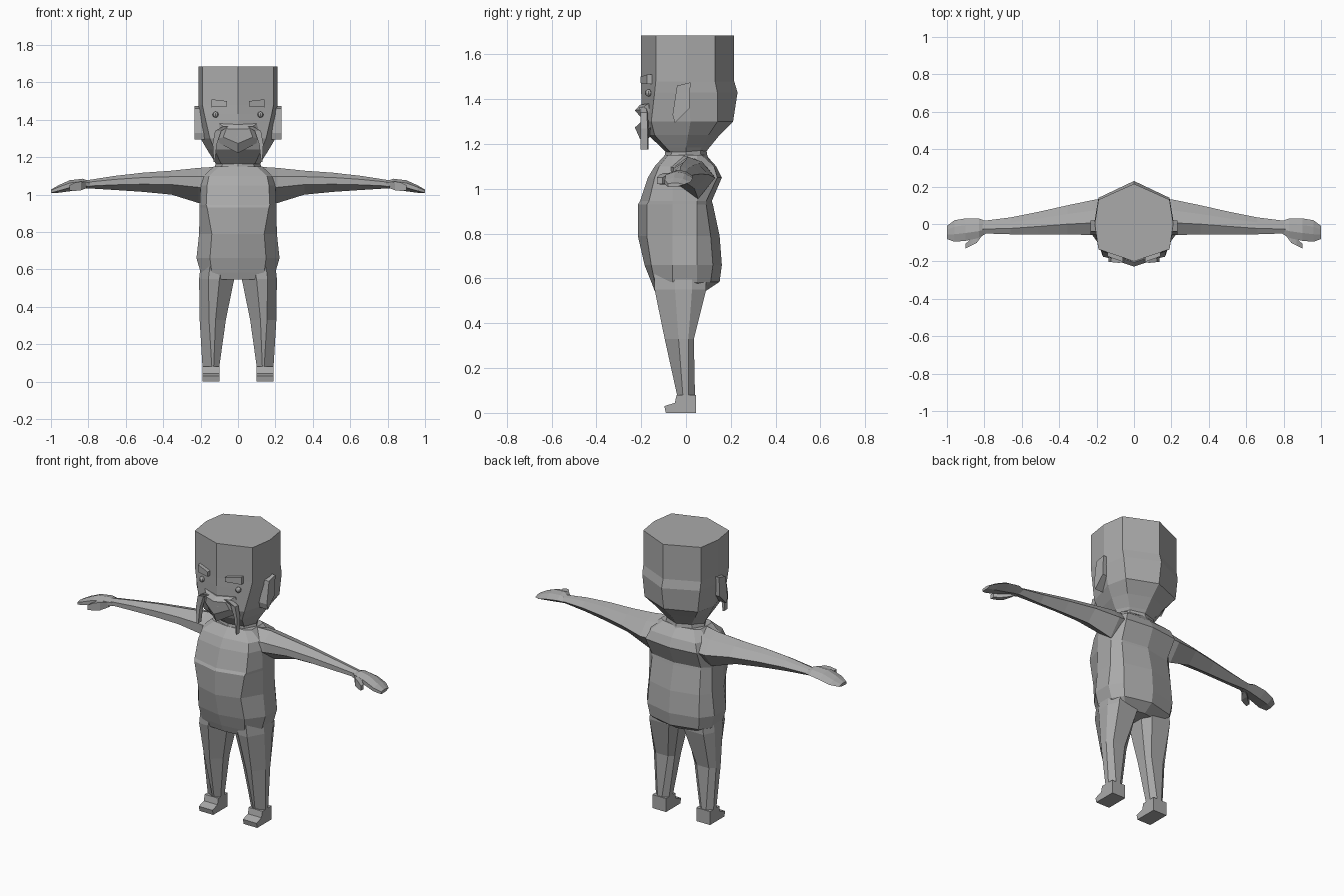
import bpy, bmesh, math
from mathutils import Vector

grey = bpy.data.materials.new("plain grey")
grey.diffuse_color = (0.4, 0.4, 0.4, 1)


def finish(name, bm):
    """Turn a bmesh into a flat shaded object."""
    bmesh.ops.recalc_face_normals(bm, faces=bm.faces)
    me = bpy.data.meshes.new(name)
    bm.to_mesh(me)
    bm.free()
    me.materials.append(grey)
    ob = bpy.data.objects.new(name, me)
    bpy.context.collection.objects.link(ob)
    return ob


def loft(name, rings):
    """Skin equal-length rings of points and cap both ends."""
    bm = bmesh.new()
    vs = [[bm.verts.new(p) for p in r] for r in rings]
    n = len(vs[0])
    for a, b in zip(vs, vs[1:]):
        for i in range(n):
            j = (i + 1) % n
            bm.faces.new((a[i], a[j], b[j], b[i]))
    bm.faces.new(vs[0])
    bm.faces.new(vs[-1])
    return finish(name, bm)


def pair(name, rings):
    """Build a part on +x and its mirror on -x."""
    loft("right_" + name, rings)
    loft("left_" + name, [[(-x, y, z) for x, y, z in r] for r in rings])


def sym(half, z):
    """Close a half outline (front centre to back centre) across x = 0."""
    return [(x, y, z) for x, y in half] + [(-x, y, z) for x, y in half[-2:0:-1]]


# Head: z, front y, front corner (x, y), side (x, y), back corner (x, y), back y
head = [
    (1.165, -.09, .09, -.07, .12, 0, .08, .06, .09),
    (1.185, -.11, .10, -.09, .13, 0, .09, .07, .105),
    (1.24, -.17, .125, -.14, .165, .01, .13, .10, .15),
    (1.30, -.195, .15, -.155, .20, .02, .175, .14, .21),
    (1.43, -.20, .18, -.14, .212, .01, .19, .14, .23),
    (1.48, -.20, .19, -.135, .212, 0, .19, .13, .215),
    (1.685, -.20, .19, -.135, .21, 0, .19, .13, .215),
]
loft("head", [sym([(0, f), (a, b), (c, d), (e, g), (0, h)], z)
              for z, f, a, b, c, d, e, g, h in head])

# Neck
loft("neck", [sym([(0, -w), (w * .9, -w * .7), (w * 1.3, 0), (w * .9, w * .7), (0, w)], z)
              for z, w in ((1.11, .11), (1.15, .095), (1.18, .09))])

# Torso: z, front y, front corner (x, y), side x, back corner (x, y), back y
torso = [
    (.545, -.14, .11, -.13, .17, .12, .07, .09),
    (.585, -.155, .14, -.14, .20, .16, .11, .15),
    (.66, -.185, .15, -.155, .222, .17, .12, .16),
    (.79, -.215, .14, -.175, .208, .165, .11, .15),
    (.93, -.215, .165, -.175, .205, .16, .09, .12),
    (.945, -.205, .17, -.165, .205, .16, .09, .115),
    (1.05, -.17, .165, -.14, .20, .17, .14, .16),
    (1.10, -.14, .155, -.12, .185, .15, .125, .135),
    (1.15, -.095, .10, -.08, .13, .10, .07, .09),
]
loft("torso", [sym([(0, f), (a, b), (s, -.06), (s, .05), (c, d), (0, h)], z)
               for z, f, a, b, s, c, d, h in torso])

# Arms: x, front y, back y, bottom z, top z
arms = [
    (.10, -.09, .13, .96, 1.15),
    (.21, -.06, .13, .955, 1.143),
    (.355, -.055, .10, 1.0, 1.128),
    (.51, -.055, .065, 1.015, 1.117),
    (.66, -.055, .035, 1.025, 1.10),
    (.82, -.05, .015, 1.035, 1.075),
]


def arm_ring(x, f, b, lo, hi):
    m = lo + (hi - lo) * .5
    return [(x, f, m - .01), (x, f * .4 + b * .6, lo), (x, b, m),
            (x, f * .3 + b * .7, m + (hi - m) * .75),
            (x, f * .65 + b * .35, hi), (x, f, m + (hi - m) * .5)]


pair("arm", [arm_ring(*a) for a in arms])

# Mitten hands and thumbs
hands = [
    (.79, -.05, .015, 1.035, 1.07),
    (.83, -.075, .03, 1.03, 1.085),
    (.90, -.09, .03, 1.018, 1.077),
    (.96, -.095, .02, 1.01, 1.05),
    (1.0, -.08, -.01, 1.01, 1.027),
]
pair("hand", [arm_ring(*h) for h in hands])
thumbs = [(.81, -.06, -.03, 1.035, 1.065), (.84, -.10, -.05, 1.023, 1.07),
          (.87, -.115, -.08, 1.02, 1.065), (.90, -.13, -.105, 1.022, 1.05)]
pair("thumb", [[(x, f, lo), (x, b, lo), (x, b, hi), (x, f, hi)]
               for x, f, b, lo, hi in thumbs])

# Legs: z, inner x, outer x, front y, back y
legs = [(.08, .10, .19, -.04, .04), (.33, .065, .205, -.095, .035),
        (.55, .02, .208, -.14, .09), (.62, .0, .20, -.14, .09)]
pair("leg", [[(i, f * .5, z), ((i + o) / 2 - .015, f, z), (o - .05, f, z),
              (o, f * .35, z), (o, b * .3, z), (o - .03, b, z),
              (i + .03, b, z), (i, b * .4, z)] for z, i, o, f, b in legs])

# Shoes: side profile swept across x
shoe = [(.045, 0), (-.09, 0), (-.097, .03), (-.05, .045), (-.042, .08), (.045, .08)]
pair("shoe", [[(x, y, z) for y, z in shoe] for x in (.10, .19)])

# Ears: flat plate tapering outward
ear = [(-.04, 1.46), (.02, 1.475), (.015, 1.36), (-.05, 1.295), (-.06, 1.33)]
pair("ear", [[(x, y, z) for y, z in ear] for x in (.17, .232)])

# Muzzle: faceted moustache plate with a raised ridge
muzzle = [(0, 1.375, 0), (.10, 1.38, .035), (.128, 1.29, .06), (0, 1.222, 0),
          (-.128, 1.29, .06), (-.10, 1.38, .035)]
loft("moustache", [[(x, y + d, z) for x, z, d in muzzle] for y in (-.17, -.205)]
     + [[(x * .62, -.228 + d * .6, 1.325 + (z - 1.325) * .5) for x, z, d in muzzle]])

# Drooping moustache ends
droop = [(.07, 1.365, .02), (.112, 1.34, .022), (.128, 1.27, .015), (.128, 1.175, .004)]
pair("moustache_end", [[(x - w, -.19 + x * .1 - .02, z), (x + w * .5, -.215 + x * .1, z),
                        (x + w * .5, -.165 + x * .1 - .02, z), (x - w, -.16 + x * .1 - .02, z)]
                       for x, z, w in droop])

# Eyebrows: slanted blocks following the face
pair("eyebrow", [[(x, y - .02, z0), (x, y + .02, z0), (x, y + .02, z1), (x, y - .02, z1)]
                 for x, y, z0, z1 in ((.058, -.183, 1.472, 1.5), (.143, -.153, 1.467, 1.51))])

# Eyes: small beads
for side, name in ((1, "right_eye"), (-1, "left_eye")):
    bm = bmesh.new()
    bmesh.ops.create_uvsphere(bm, u_segments=8, v_segments=6, radius=.016)
    bmesh.ops.translate(bm, verts=bm.verts, vec=Vector((side * .12, -.168, 1.428)))
    finish(name, bm)
